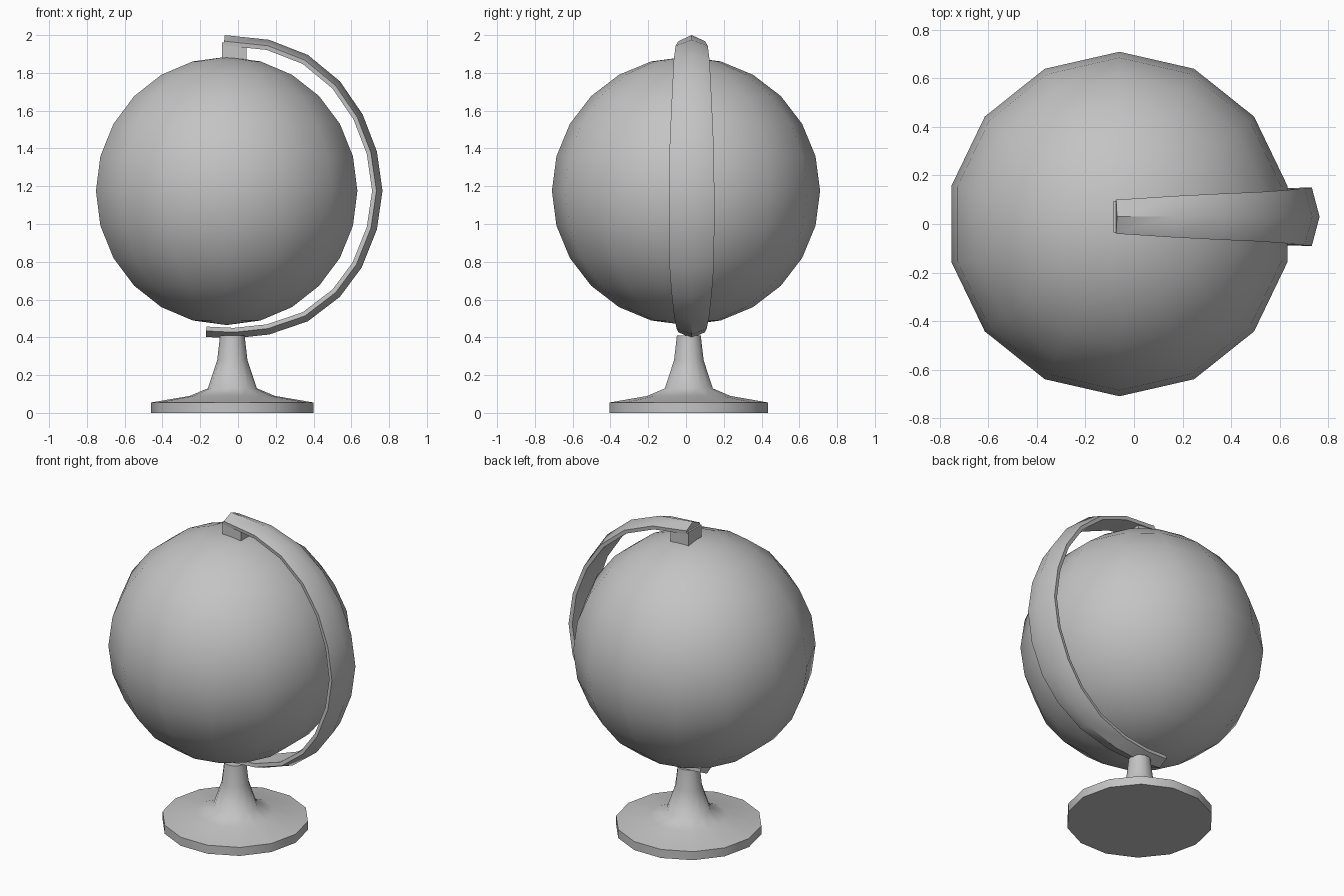
import bpy
import bmesh
from math import cos, sin, tau, radians
from mathutils import Vector

if "Cube" in bpy.data.objects:
    bpy.data.objects.remove(bpy.data.objects["Cube"], do_unlink=True)

GREY = (0.55, 0.55, 0.55, 1)
SIDES = 14

mat = bpy.data.materials.new("plain_grey")
mat.use_nodes = True
mat.diffuse_color = GREY
mat.node_tree.nodes["Principled BSDF"].inputs["Base Color"].default_value = GREY


def finish(name, bm, location=(0, 0, 0), angle=None):
    """Turn a bmesh into a named object, optionally smooth with sharp edges."""
    bmesh.ops.recalc_face_normals(bm, faces=bm.faces)
    mesh = bpy.data.meshes.new(name)
    bm.to_mesh(mesh)
    bm.free()
    mesh.materials.append(mat)
    obj = bpy.data.objects.new(name, mesh)
    bpy.context.collection.objects.link(obj)
    obj.location = location
    if angle:
        bpy.ops.object.select_all(action="DESELECT")
        obj.select_set(True)
        bpy.context.view_layer.objects.active = obj
        bpy.ops.object.shade_smooth_by_angle(angle=radians(angle))
    return obj


def skin(rings):
    """Bridge equal closed rings of points and cap both ends."""
    bm = bmesh.new()
    loops = [[bm.verts.new(p) for p in ring] for ring in rings]
    n = len(loops[0])
    for a, b in zip(loops, loops[1:]):
        for i in range(n):
            j = (i + 1) % n
            bm.faces.new((a[i], a[j], b[j], b[i]))
    bm.faces.new(loops[0])
    bm.faces.new(loops[-1])
    return bm


# Globe ball
bm = bmesh.new()
bmesh.ops.create_uvsphere(bm, u_segments=SIDES, v_segments=12, radius=0.71)
finish("globe", bm, (-0.06, 0, 1.175), 40)

# Turned stand: disc, flare and stem
profile = [(0.43, 0), (0.43, 0.055), (0.225, 0.09), (0.13, 0.13),
           (0.08, 0.28), (0.065, 0.41)]
rings = [[(r * cos(tau * i / SIDES), r * sin(tau * i / SIDES), z)
          for i in range(SIDES)] for r, z in profile]
finish("stand", skin(rings), (-0.03, 0.015, 0), 50)

# Curved arm: outer ridge path (x, z, half width), from top to bottom
path = [(-0.07, 2.0, 0.07), (0.165, 1.975, 0.085), (0.37, 1.895, 0.095),
        (0.54, 1.755, 0.102), (0.66, 1.58, 0.11), (0.735, 1.385, 0.118),
        (0.765, 1.175, 0.12), (0.735, 0.97, 0.12), (0.655, 0.77, 0.118),
        (0.54, 0.615, 0.107), (0.37, 0.485, 0.093), (0.165, 0.415, 0.08),
        (-0.02, 0.395, 0.07), (-0.17, 0.402, 0.065)]
rings = []
for i, (x, z, w) in enumerate(path):
    before, after = path[max(i - 1, 0)], path[min(i + 1, len(path) - 1)]
    tangent = Vector((after[0] - before[0], 0, after[1] - before[1])).normalized()
    inward = Vector((tangent.z, 0, -tangent.x))
    ridge = Vector((x, 0.03, z))
    section = [(0, 0), (w, 0.032), (w * 0.96, 0.055), (-w * 0.96, 0.055), (-w, 0.032)]
    rings.append([ridge + inward * d + Vector((0, y, 0)) for y, d in section])
finish("curved_arm", skin(rings), angle=40)

# Pivot block between arm and globe
bm = bmesh.new()
bmesh.ops.create_cube(bm, size=1)
bmesh.ops.scale(bm, vec=(0.13, 0.13, 0.1), verts=bm.verts)
finish("pivot_block", bm, (-0.02, 0.03, 1.91))
